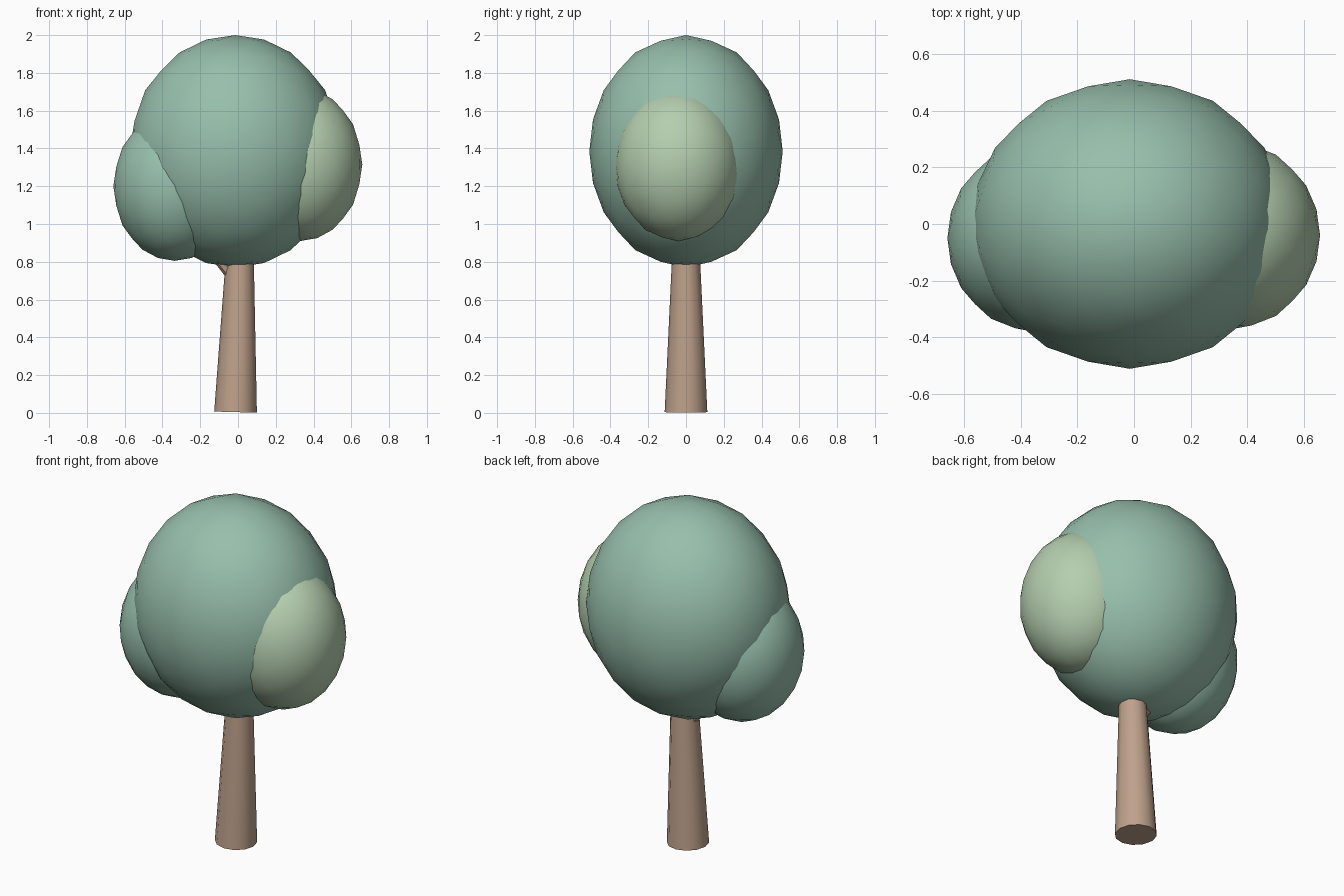
import bpy, bmesh, math
from mathutils import Vector, Matrix

if "Cube" in bpy.data.objects:
    bpy.data.objects.remove(bpy.data.objects["Cube"])


def material(name, rgb):
    m = bpy.data.materials.new(name)
    m.diffuse_color = (*rgb, 1)
    m.use_nodes = True
    m.node_tree.nodes["Principled BSDF"].inputs["Base Color"].default_value = m.diffuse_color
    return m


def add_object(name, bm, mat):
    bmesh.ops.recalc_face_normals(bm, faces=bm.faces[:])
    mesh = bpy.data.meshes.new(name)
    bm.to_mesh(mesh)
    bm.free()
    mesh.materials.append(mat)
    ob = bpy.data.objects.new(name, mesh)
    bpy.context.collection.objects.link(ob)
    bpy.ops.object.select_all(action='DESELECT')
    ob.select_set(True)
    bpy.context.view_layer.objects.active = ob
    bpy.ops.object.shade_smooth_by_angle(angle=math.radians(40))
    return ob


def foliage(name, center, radii, mat):
    # icosahedron standing on its edges, subdivided twice and stretched
    t = (1 + math.sqrt(5)) / 2
    bm = bmesh.new()
    for a in (-1, 1):
        for b in (-t, t):
            for co in ((a, 0, b), (b, a, 0), (0, b, a)):
                bm.verts.new(Vector(co).normalized())
    bmesh.ops.convex_hull(bm, input=bm.verts[:])
    for _ in range(2):
        bmesh.ops.subdivide_edges(bm, edges=bm.edges[:], cuts=1, use_grid_fill=True)
        for v in bm.verts:
            v.co.normalize()
    bm.transform(Matrix.Translation(center) @ Matrix.Diagonal((*radii, 1)))
    return add_object(name, bm, mat)


def limb(name, start, end, r1, r2, sides, mat):
    a, b = Vector(start), Vector(end)
    rot = (b - a).to_track_quat('Z', 'Y').to_matrix().to_4x4()
    bm = bmesh.new()
    bmesh.ops.create_cone(bm, cap_ends=True, segments=sides, radius1=r1,
                          radius2=r2, depth=(b - a).length,
                          matrix=Matrix.Translation((a + b) / 2) @ rot)
    return add_object(name, bm, mat)


green = material("leaf_green", (0.31, 0.52, 0.41))
light = material("leaf_light", (0.46, 0.62, 0.43))
brown = material("bark", (0.52, 0.36, 0.26))

# Trunk leaning slightly, with a short branch hidden in the crown
limb("trunk", (-0.013, 0, 0.004), (0.013, 0, 0.95), 0.113, 0.068, 12, brown)
limb("branch", (0.0, 0, 0.70), (-0.25, -0.03, 1.0), 0.04, 0.025, 8, brown)

# Crown and its two side clumps
foliage("crown", (-0.015, 0, 1.385), (0.56, 0.512, 0.615), green)
foliage("left_clump", (-0.335, -0.05, 1.2), (0.325, 0.335, 0.395), green)
foliage("right_clump", (0.33, -0.04, 1.315), (0.328, 0.335, 0.405), light)
